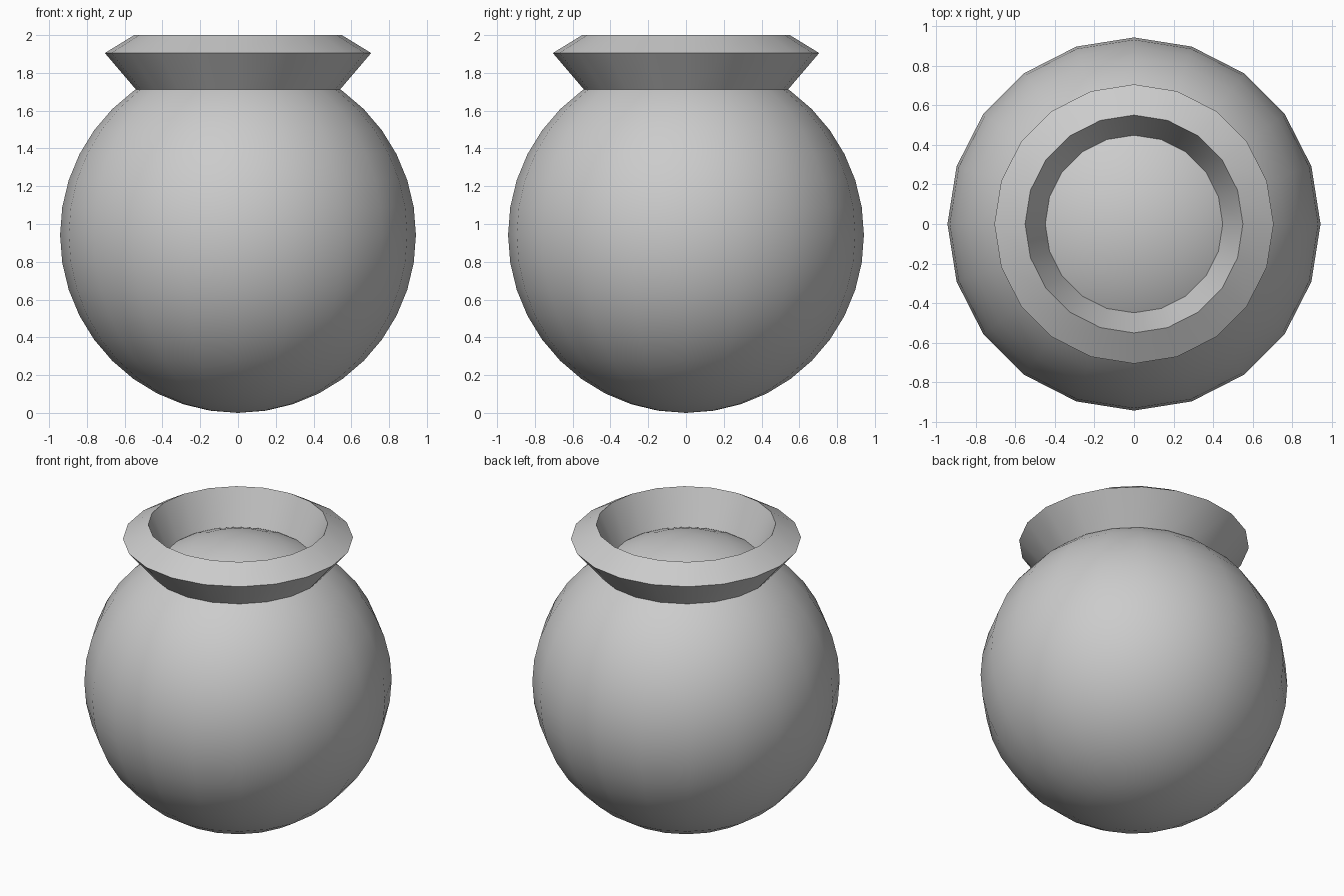
import bpy, bmesh, math

if "Cube" in bpy.data.objects:
    bpy.data.objects.remove(bpy.data.objects["Cube"])

SIDES = 20

def lathe(name, profile):
    """Spin a (radius, height) profile round z; the profile runs bottom-outside to top."""
    bm = bmesh.new()
    rings = []
    for r, z in profile:
        if r < 1e-5:
            rings.append([bm.verts.new((0, 0, z))])
        else:
            rings.append([bm.verts.new((r * math.cos(2 * math.pi * i / SIDES),
                                        r * math.sin(2 * math.pi * i / SIDES), z))
                          for i in range(SIDES)])
    for a, b in zip(rings, rings[1:]):
        for i in range(SIDES):
            j = (i + 1) % SIDES
            quad = [a[i % len(a)], a[j % len(a)], b[j % len(b)], b[i % len(b)]]
            bm.faces.new(list(dict.fromkeys(quad)))
    mesh = bpy.data.meshes.new(name)
    bm.to_mesh(mesh)
    bm.free()
    obj = bpy.data.objects.new(name, mesh)
    bpy.context.collection.objects.link(obj)
    bpy.ops.object.select_all(action='DESELECT')
    bpy.context.view_layer.objects.active = obj
    obj.select_set(True)
    bpy.ops.object.shade_smooth_by_angle(angle=math.radians(30))
    return obj

# Round body
R = 0.942
steps = 20
lathe("body", [(R * math.sin(math.pi * k / steps), R - R * math.cos(math.pi * k / steps))
               for k in range(steps + 1)])

# Flared collar with sloping inner wall, sunk slightly into the body
lathe("collar", [(0.53, 1.70), (0.705, 1.905), (0.55, 2.0), (0.44, 1.75)])
